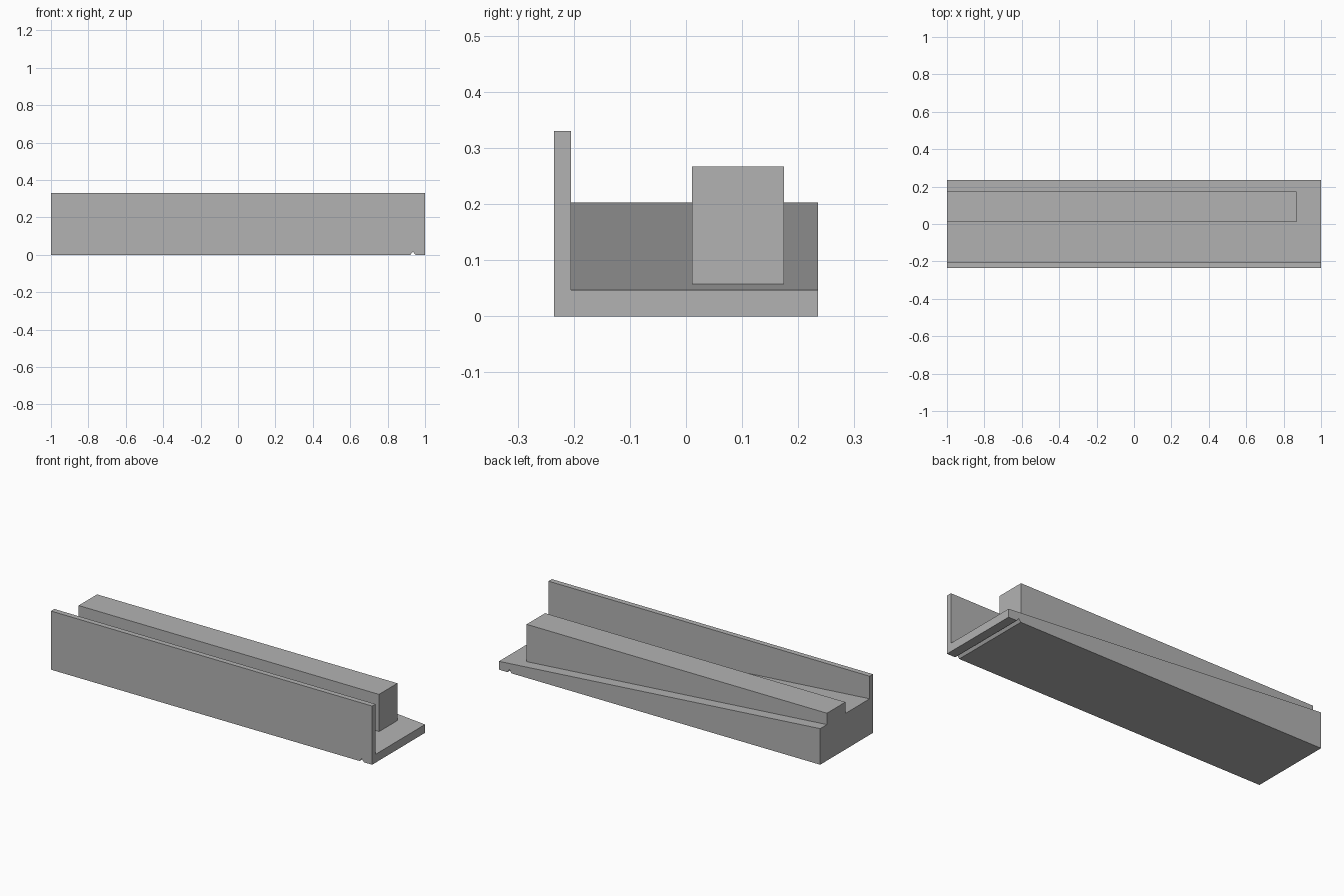
import bpy
import bmesh

cube = bpy.data.objects.get("Cube")
if cube:
    bpy.data.objects.remove(cube, do_unlink=True)

grey = bpy.data.materials.new("stone_grey")
grey.use_nodes = True
colour = (0.45, 0.45, 0.45, 1)
grey.diffuse_color = colour
grey.node_tree.nodes["Principled BSDF"].inputs["Base Color"].default_value = colour


def extrude_profile(name, profile, y0, y1):
    """Extrude an x-z outline from y0 to y1 as a flat-shaded solid."""
    bm = bmesh.new()
    face = bm.faces.new([bm.verts.new((x, y0, z)) for x, z in profile])
    result = bmesh.ops.extrude_face_region(bm, geom=[face])
    moved = [v for v in result["geom"] if isinstance(v, bmesh.types.BMVert)]
    bmesh.ops.translate(bm, verts=moved, vec=(0, y1 - y0, 0))
    bmesh.ops.recalc_face_normals(bm, faces=bm.faces)
    mesh = bpy.data.meshes.new(name)
    bm.to_mesh(mesh)
    bm.free()
    mesh.materials.append(grey)
    obj = bpy.data.objects.new(name, mesh)
    bpy.context.collection.objects.link(obj)
    return obj


def slope(x):
    """Height of the sloping sill at x."""
    return 0.125 - 0.078 * x


# Underside shared by sill and wall, with a small drip groove near one end
underside = [(-1, 0), (0.922, 0), (0.935, 0.018), (0.948, 0), (1, 0)]

# Sloping sill
extrude_profile("sloping_sill", underside + [(1, slope(1)), (-1, slope(-1))], -0.205, 0.235)

# Upright wall along the front
extrude_profile("front_wall", underside + [(1, 0.33), (-1, 0.33)], -0.235, -0.205)

# Level-topped block that sits on the slope
end = 0.87
block = [(-1, slope(-1)), (end, slope(end)), (end, 0.267), (-1, 0.267)]
extrude_profile("level_block", block, 0.011, 0.175)
